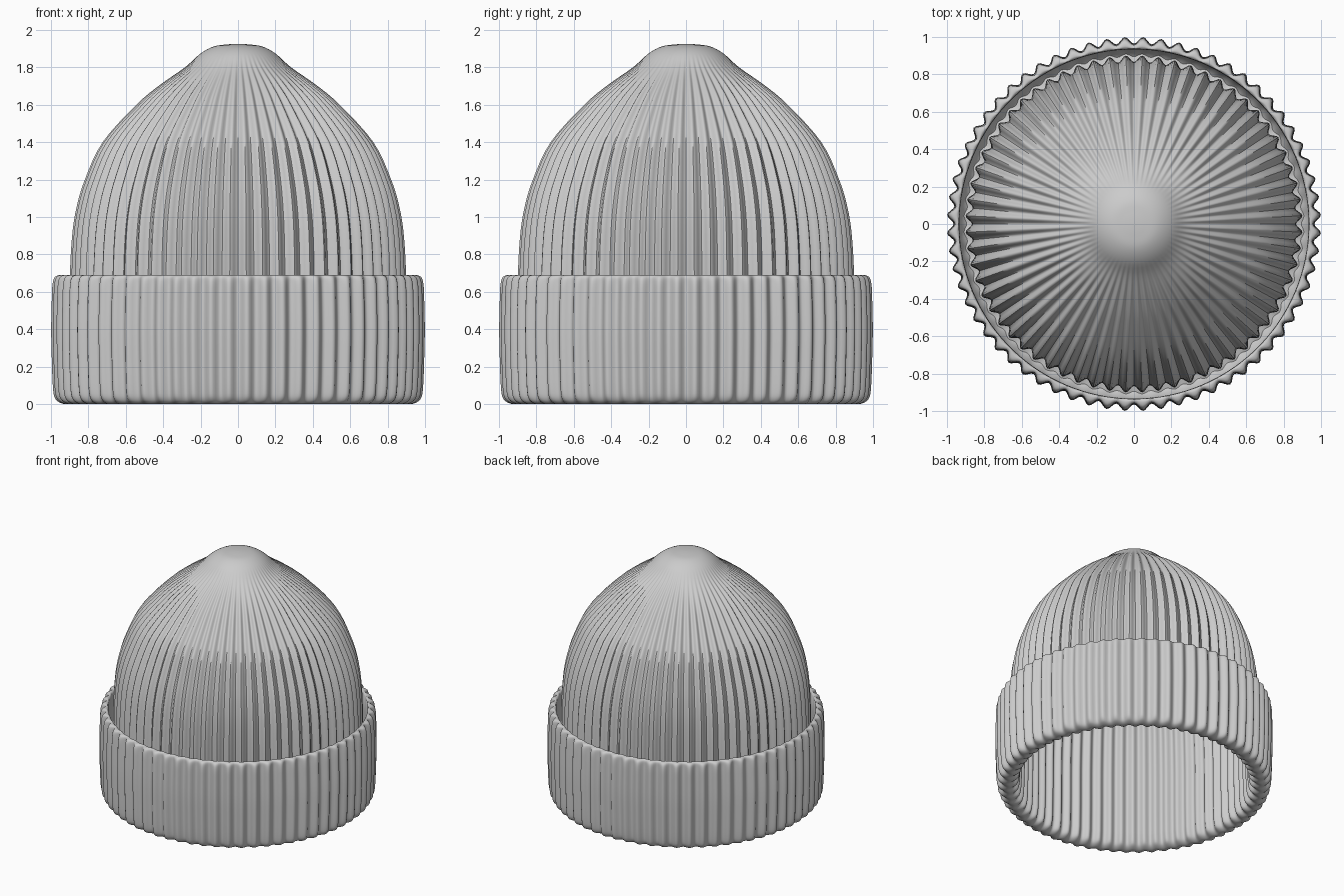
import bpy, bmesh, math
from mathutils import Vector

cube = bpy.data.objects.get("Cube")
if cube:
    bpy.data.objects.remove(cube, do_unlink=True)

RIBS = 64
SEGMENTS = RIBS * 8

wool = bpy.data.materials.new("grey wool")
wool.use_nodes = True
GREY = (0.6, 0.6, 0.6, 1)
wool.diffuse_color = GREY
wool.node_tree.nodes["Principled BSDF"].inputs["Base Color"].default_value = GREY


def smooth_path(points, steps):
    """Catmull-Rom curve through (radius, height, rib depth) points."""
    pts = [Vector(p) for p in points]
    pts = [pts[0]] + pts + [pts[-1]]
    path = []
    for a, b, c, d in zip(pts, pts[1:], pts[2:], pts[3:]):
        for i in range(steps):
            t = i / steps
            path.append(b + (c - a) * t / 2 + (2 * a - 5 * b + 4 * c - d) * t * t / 2
                        + (3 * b - a - 3 * c + d) * t ** 3 / 2)
    return path + [pts[-1]]


def ribbed_shell(name, path, closed_top):
    """Revolve a path, pressing vertical grooves into it."""
    bm = bmesh.new()
    rings = []
    for radius, height, depth in path:
        ring = []
        for i in range(SEGMENTS):
            a = math.tau * i / SEGMENTS
            # Ribs fade out towards a squarish crown
            square = radius * max(abs(math.cos(a)), abs(math.sin(a)))
            fade = min(max((square - 0.16) / 0.2, 0), 1)
            r = radius - depth * fade * (0.5 + 0.5 * math.cos(RIBS * a))
            ring.append(bm.verts.new((r * math.cos(a), r * math.sin(a), height)))
        rings.append(ring)
    for low, high in zip(rings, rings[1:]):
        for i in range(SEGMENTS):
            j = (i + 1) % SEGMENTS
            bm.faces.new((low[i], low[j], high[j], high[i]))
    if closed_top:
        for ring in closed_top:
            bm.faces.new(rings[ring])
    bmesh.ops.recalc_face_normals(bm, faces=bm.faces)
    mesh = bpy.data.meshes.new(name)
    bm.to_mesh(mesh)
    bm.free()
    mesh.materials.append(wool)
    obj = bpy.data.objects.new(name, mesh)
    bpy.context.collection.objects.link(obj)
    bpy.context.view_layer.objects.active = obj
    obj.select_set(True)
    bpy.ops.object.shade_smooth_by_angle(angle=math.radians(50))
    obj.select_set(False)


# Crown: inner lining, from the tip down to the hem
lining = [(0.01, 1.87, 0), (0.2, 1.82, 0), (0.41, 1.66, 0.02), (0.67, 1.4, 0.03),
          (0.81, 1.05, 0.03), (0.845, 0.68, 0.03), (0.85, 0.3, 0.03), (0.855, 0.1, 0.03)]
# Folded hem and the ribbed outside of the cuff
cuff = [(0.855, 0.1, 0.03), (0.87, 0.03, 0.03), (0.905, 0.002, 0.02), (0.94, 0.003, 0.02),
        (0.975, 0.025, 0.03), (0.99, 0.08, 0.035), (0.997, 0.25, 0.035), (1, 0.4, 0.035),
        (0.997, 0.55, 0.035), (0.993, 0.64, 0.035), (0.98, 0.68, 0.025), (0.95, 0.69, 0.01),
        (0.935, 0.68, 0)]
# Smooth inside of the fold, down to the gap beside the crown
fold = [(0.935, 0.68, 0), (0.933, 0.4, 0), (0.93, 0.12, 0), (0.89, 0.1, 0.03)]
# Outside of the crown, up to the gathered tip
crown = [(0.89, 0.1, 0.03), (0.9, 0.4, 0.035), (0.9, 0.68, 0.035), (0.888, 0.9, 0.035),
         (0.865, 1.05, 0.035), (0.82, 1.2, 0.035), (0.725, 1.4, 0.034), (0.545, 1.6, 0.028),
         (0.42, 1.705, 0.02), (0.285, 1.8, 0.01), (0.2, 1.875, 0), (0.13, 1.912, 0),
         (0.06, 1.923, 0), (0.005, 1.926, 0)]

path = smooth_path(lining, 4)[:-1] + smooth_path(cuff, 4)[:-1]
path += smooth_path(fold, 2)[:-1] + smooth_path(crown, 4)
ribbed_shell("knitted_hat", path, (0, -1))
